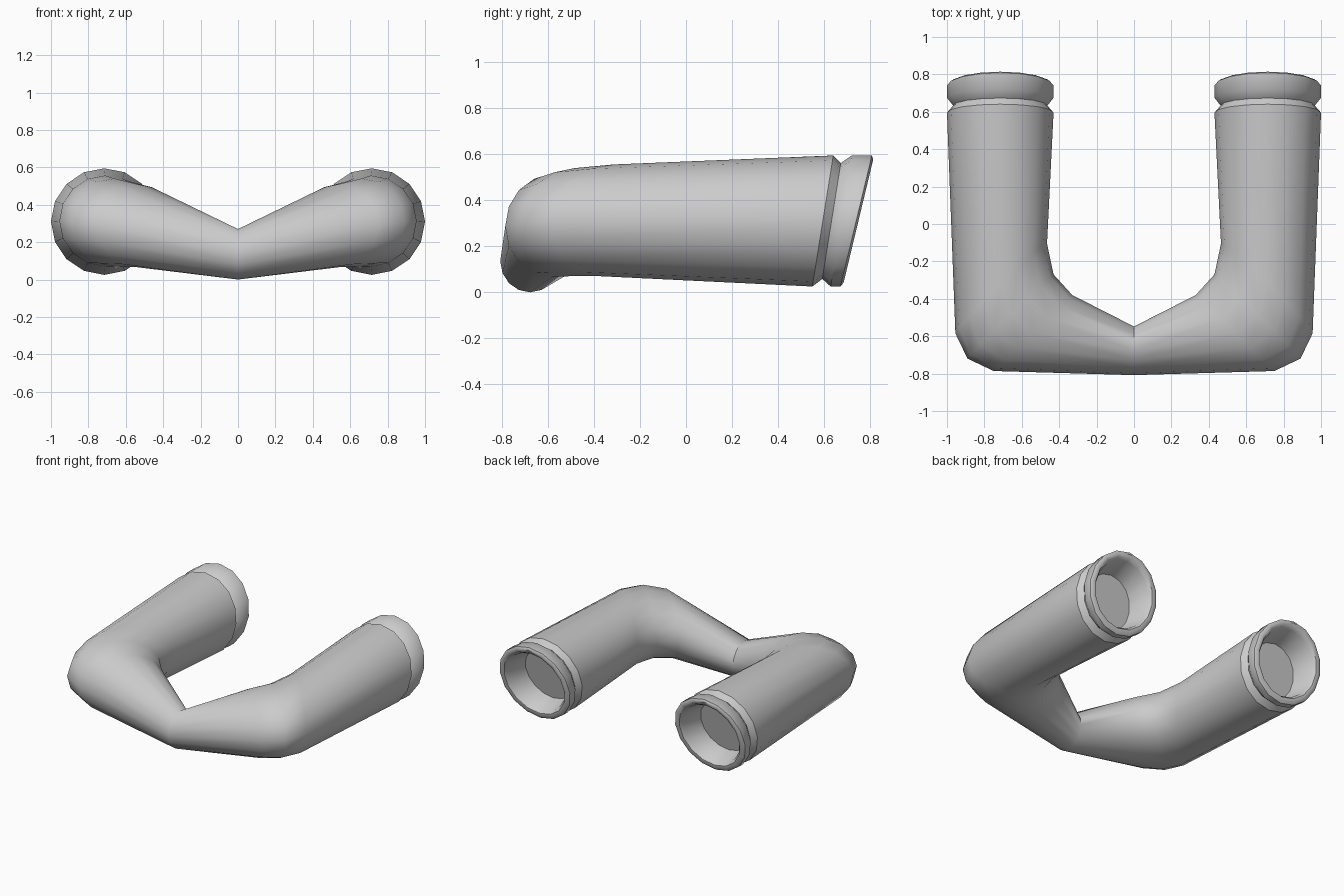
import bpy, bmesh, math
from mathutils import Vector

if "Cube" in bpy.data.objects:
    bpy.data.objects.remove(bpy.data.objects["Cube"])

SIDES = 16

grey = bpy.data.materials.new("light_grey")
grey.diffuse_color = (0.6, 0.6, 0.6, 1)
grey.use_nodes = True
grey.node_tree.nodes["Principled BSDF"].inputs["Base Color"].default_value = grey.diffuse_color


def loft(name, rings, cap_end=False, angle=40):
    """Skin elliptical rings (centre, outward axis, upward axis), mirrored in x."""
    bm = bmesh.new()
    loops = []
    for c, u, v in rings:
        c, u, v = Vector(c), Vector(u), Vector(v)
        loops.append([bm.verts.new(c + u * math.cos(a) + v * math.sin(a))
                      for a in (2 * math.pi * i / SIDES for i in range(SIDES))])
    for a, b in zip(loops, loops[1:]):
        for i in range(SIDES):
            j = (i + 1) % SIDES
            bm.faces.new((a[i], a[j], b[j], b[i]))
    if cap_end:
        bm.faces.new(loops[-1])
    bmesh.ops.recalc_face_normals(bm, faces=bm.faces)
    # make the skin face outward at the first ring
    f = next(iter(bm.faces)) if not hasattr(bm.faces, "ensure_lookup_table") else None
    bm.faces.ensure_lookup_table()
    f = bm.faces[0]
    axis = (Vector(rings[0][0]) + Vector(rings[1][0])) / 2
    if f.normal.dot(f.calc_center_median() - axis) < 0:
        bmesh.ops.reverse_faces(bm, faces=bm.faces)
    mesh = bpy.data.meshes.new(name)
    bm.to_mesh(mesh)
    bm.free()
    mesh.materials.append(grey)
    obj = bpy.data.objects.new(name, mesh)
    bpy.context.collection.objects.link(obj)
    mod = obj.modifiers.new("mirror", 'MIRROR')
    mod.use_clip = True
    mod.merge_threshold = 0.001
    bpy.context.view_layer.objects.active = obj
    obj.select_set(True)
    bpy.ops.object.modifier_apply(modifier="mirror")
    bpy.ops.object.shade_smooth_by_angle(angle=math.radians(angle))
    obj.select_set(False)
    return obj


def mouth(y, r):
    """Slanted ring across the straight part of the tube."""
    return ((0.715, y, 0.31), (r, 0, 0), (0, 0.16 * r / 0.285 * 1.5, r))


def groove(y, r):
    """Less slanted ring at the neck groove."""
    return ((0.715, y, 0.31), (r, 0, 0), (0, 0.16 * r, r))


# bent tube from the centre joint, round the elbow, to the neck
loft("bent_tube", [
    ((0, -0.678, 0.135), (0, -0.13, 0), (0, 0, 0.135)),
    ((0.54, -0.583, 0.288), (0.21, -0.203, 0), (0, 0, 0.222)),
    ((0.66, -0.495, 0.305), (0.23, -0.225, 0), (0, 0.01, 0.235)),
    ((0.71, -0.345, 0.313), (0.245, -0.24, 0), (0, 0.03, 0.243)),
    groove(0.595, 0.285),
], angle=60)

# neck groove and flared collar with a recessed socket


def collar_ring(y, r):
    return ((0.715, y, 0.31), (r, 0, 0), (0, 0.24 * r, r))


loft("end_collar", [
    groove(0.595, 0.285),
    groove(0.633, 0.252),
    groove(0.675, 0.285),
    collar_ring(0.740, 0.285),
    collar_ring(0.750, 0.268),
    collar_ring(0.747, 0.245),
    collar_ring(0.725, 0.228),
    collar_ring(0.570, 0.195),
], cap_end=True, angle=40)
